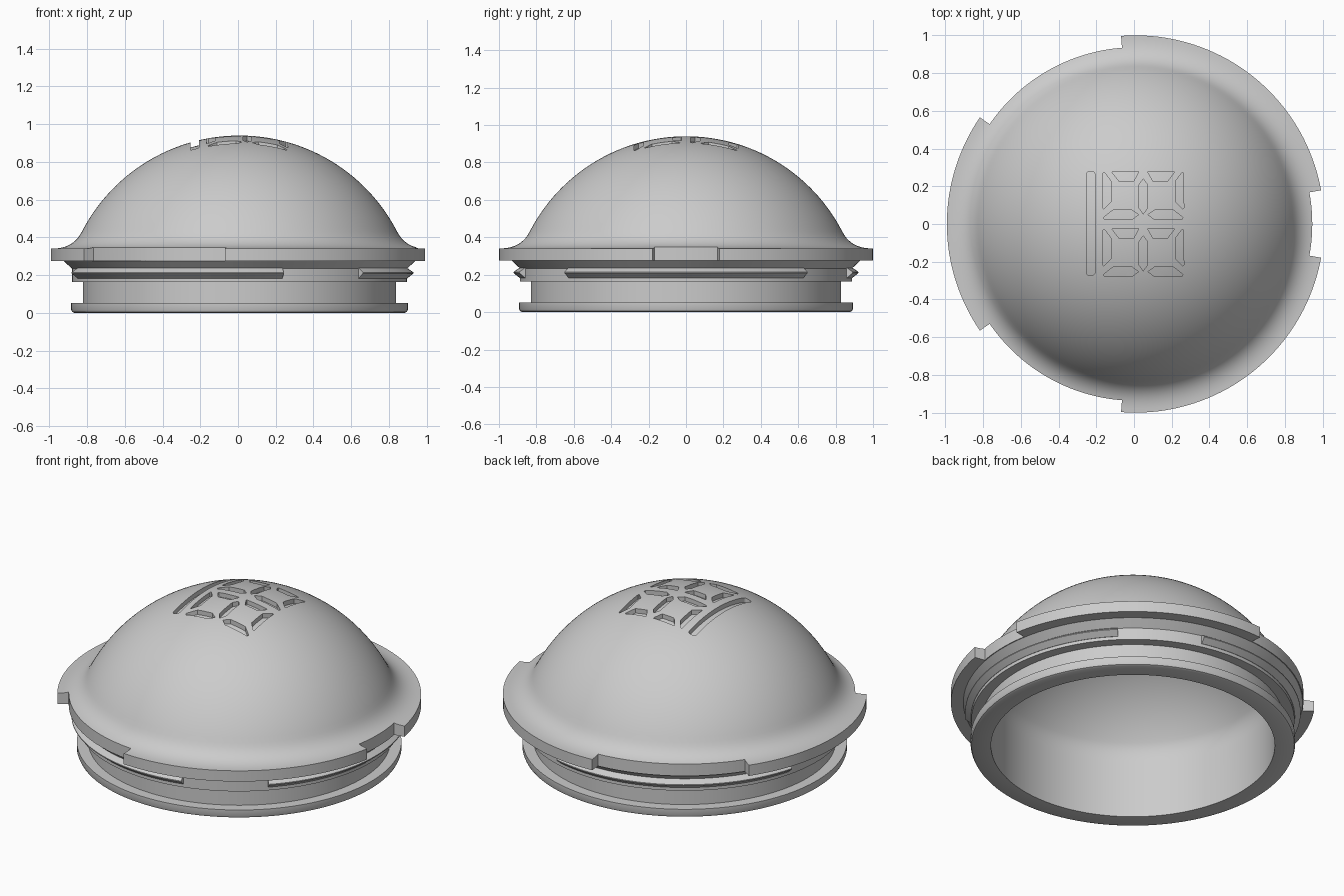
import bpy, bmesh
from math import sin, cos, pi, radians
from mathutils import Vector

if "Cube" in bpy.data.objects:
    bpy.data.objects.remove(bpy.data.objects["Cube"])

SHIFT = 0.008          # the notch opposite a rim sector offsets the axis
DOME_R = 0.94
CUT_R = 0.914          # floor of the engraving
INNER_R = 0.88         # hollow of the dome
BORE_R = 0.78          # straight bore below it
SMOOTH = radians(25)

grey = bpy.data.materials.new("plain grey")
grey.use_nodes = True
GREY = (0.6, 0.6, 0.6, 1)
grey.diffuse_color = GREY
grey.node_tree.nodes["Principled BSDF"].inputs["Base Color"].default_value = GREY


def finish(name, bm):
    bmesh.ops.remove_doubles(bm, verts=bm.verts, dist=1e-5)
    bmesh.ops.recalc_face_normals(bm, faces=bm.faces)
    mesh = bpy.data.meshes.new(name)
    bm.to_mesh(mesh)
    bm.free()
    mesh.materials.append(grey)
    ob = bpy.data.objects.new(name, mesh)
    bpy.context.collection.objects.link(ob)
    return ob


def lathe(name, profile, start=0, end=360, steps=160):
    """Turn a profile of (radius, height) about the axis; partial turns get end caps."""
    full = end - start == 360
    bm = bmesh.new()
    rings = []
    for i in range(steps if full else steps + 1):
        a = radians(start + (end - start) * i / steps)
        rings.append([bm.verts.new((r * cos(a) + SHIFT, r * sin(a), z)) for r, z in profile])
    pairs = list(zip(rings, rings[1:]))
    if full:
        pairs.append((rings[-1], rings[0]))
    else:
        bm.faces.new(rings[0])
        bm.faces.new(rings[-1])
    n = len(profile)
    for a, b in pairs:
        for j in range(n - 1 if full else n):
            k = (j + 1) % n
            bm.faces.new((a[j], b[j], b[k], a[k]))
    return finish(name, bm)


def select(ob):
    bpy.ops.object.select_all(action='DESELECT')
    ob.select_set(True)
    bpy.context.view_layer.objects.active = ob


def subtract(target, cutter):
    select(target)
    mod = target.modifiers.new("cut", 'BOOLEAN')
    mod.operation = 'DIFFERENCE'
    mod.solver = 'EXACT'
    mod.object = cutter
    bpy.ops.object.modifier_apply(modifier=mod.name)
    bpy.data.objects.remove(cutter)


def smooth(ob):
    select(ob)
    bpy.ops.object.shade_smooth_by_angle(angle=SMOOTH)


def arc(radius, a0, a1, count):
    return [(radius * cos(a0 + (a1 - a0) * i / count), radius * sin(a0 + (a1 - a0) * i / count))
            for i in range(count + 1)]


def bezier(p, count):
    p = [Vector(q) for q in p]
    out = []
    for i in range(1, count + 1):
        t = i / count
        s = 1 - t
        q = p[0] * s**3 + p[1] * 3 * s * s * t + p[2] * 3 * s * t * t + p[3] * t**3
        out.append((q.x, q.y))
    return out


# Domed shell: outer dome, flared rim, undercut cone, collar, groove, foot, thin hollow inside
outer = arc(DOME_R, pi / 2, radians(27.3), 36)
outer[0] = (0, DOME_R)
flare = bezier([outer[-1], (0.872, 0.36), (0.93, 0.34), (1, 0.34)], 10)
neck = [(1, 0.275), (0.932, 0.275), (0.888, 0.234), (0.888, 0.163), (0.83, 0.163),
        (0.83, 0.052), (0.892, 0.052), (0.892, 0.016), (0.887, 0.005), (0.876, 0)]
hollow = arc(INNER_R, radians(31), pi / 2, 36)
hollow[-1] = (0, INNER_R)
bore = [(BORE_R, 0), (BORE_R, 0.34)]
blend = bezier([bore[-1], (BORE_R, 0.38), (0.774, 0.42), hollow[0]], 8)
shell = lathe("domed_shell", outer + flare + neck + bore + blend + hollow[1:])

# Notches in the rim
for centre, half in ((0, 10.3), (120, 25.6), (240, 25.6)):
    ring = [(0.937, 0.26), (1.1, 0.26), (1.1, 0.45), (0.937, 0.45)]
    subtract(shell, lathe("notch_cutter", ring, centre - half, centre + half, 24))

# Engraved segments: one mirrored cell of a sideways figure, repeated in two rows
AXIS = 0.049
side = [(-0.164, 0.275), (-0.156, 0.278), (-0.121, 0.232), (-0.121, 0.125), (-0.161, 0.085), (-0.166, 0.09)]
top = [(-0.116, 0.28), (-0.111, 0.285), (0.022, 0.285), (0.024, 0.28), (-0.001, 0.235), (-0.081, 0.235)]
low = [(-0.162, 0.04), (-0.111, 0.08), (-0.011, 0.08), (0.024, 0.055), (-0.011, 0.03), (-0.156, 0.03)]
middle = [(AXIS, 0.245), (0.071, 0.215), (0.071, 0.09), (AXIS, 0.06), (0.027, 0.09), (0.027, 0.215)]
shapes = []
for dy in (-0.006, -0.308):
    for seg in (side, top, low):
        shapes.append([(x, y + dy) for x, y in seg])
        shapes.append([(2 * AXIS - x, y + dy) for x, y in seg])
    shapes.append([(x, y + dy) for x, y in middle])

# Long engraved bar with rounded corners
BX, BY, BW, BH, BR = -0.23, 0.003, 0.023, 0.274, 0.014
bar = []
for sx, sy, a in ((1, 1, 0), (-1, 1, 90), (-1, -1, 180), (1, -1, 270)):
    for i in range(5):
        t = radians(a + i * 22.5)
        bar.append((BX + sx * (BW - BR) + BR * cos(t), BY + sy * (BH - BR) + BR * sin(t)))
shapes.append(bar)

bm = bmesh.new()
for pts in shapes:
    lo = [bm.verts.new((x, y, 0.82)) for x, y in pts]
    hi = [bm.verts.new((x, y, 1.05)) for x, y in pts]
    bm.faces.new(lo)
    bm.faces.new(hi)
    for i in range(len(pts)):
        k = (i + 1) % len(pts)
        bm.faces.new((lo[i], lo[k], hi[k], hi[i]))
segments = finish("segment_cutter", bm)
floor = arc(CUT_R, pi / 2, -pi / 2, 80)
floor[0], floor[-1] = (0, CUT_R), (0, -CUT_R)
subtract(segments, lathe("engraving_floor", floor))
subtract(shell, segments)
smooth(shell)

# Three bayonet lugs with a wedge section
wedge = [(0.87, 0.237), (0.89, 0.237), (0.922, 0.215), (0.922, 0.209), (0.89, 0.183), (0.87, 0.183)]
for i in range(3):
    smooth(lathe(f"bayonet_lug_{i + 1}", wedge, i * 120 - 44.8, i * 120 + 44.8, 40))
